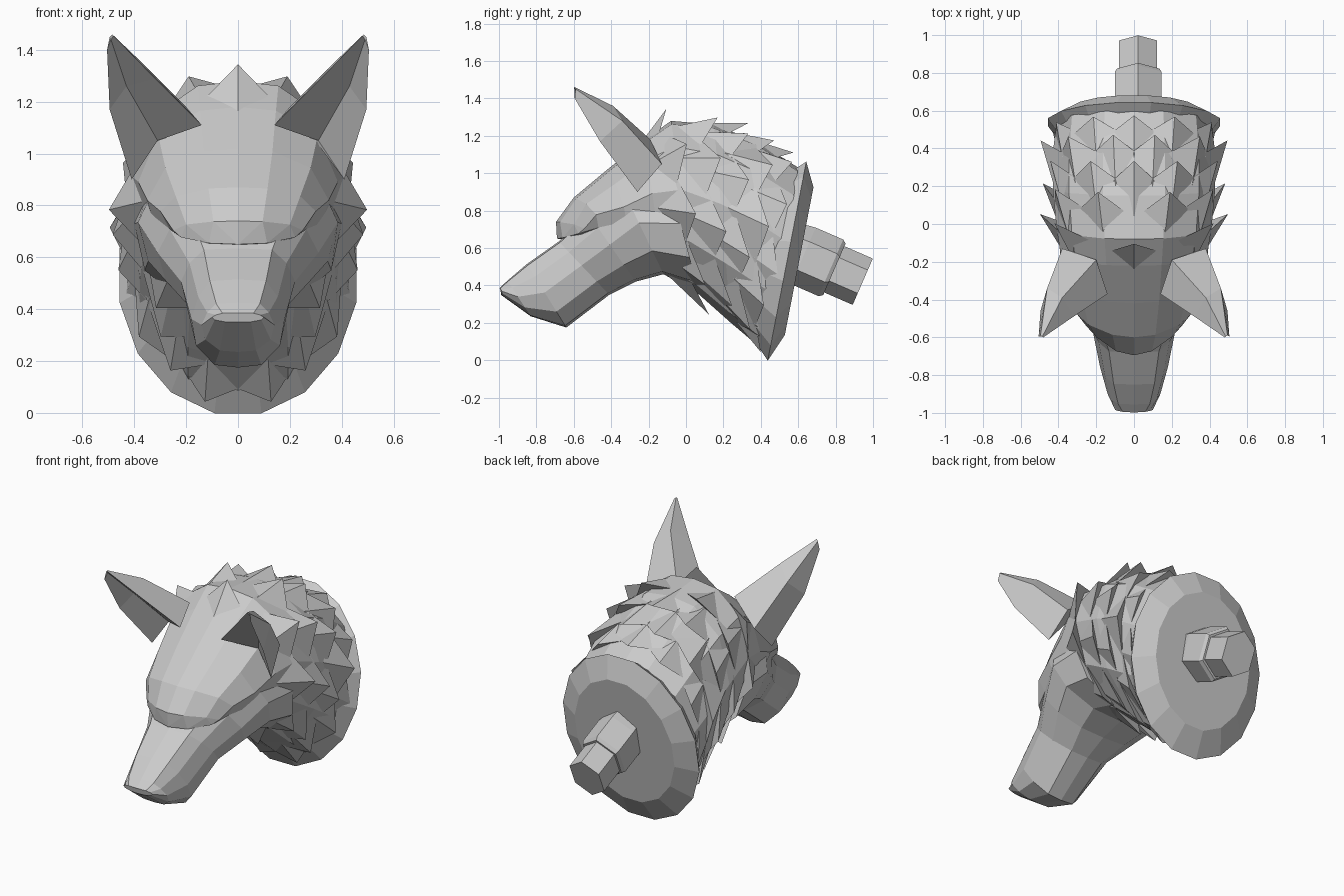
import bpy, bmesh, math
from mathutils import Vector as V

if "Cube" in bpy.data.objects:
    bpy.data.objects.remove(bpy.data.objects["Cube"])


def make(name, verts, faces):
    me = bpy.data.meshes.new(name)
    me.from_pydata(verts, [], faces)
    bm = bmesh.new()
    bm.from_mesh(me)
    bmesh.ops.recalc_face_normals(bm, faces=bm.faces)
    bm.to_mesh(me)
    bm.free()
    ob = bpy.data.objects.new(name, me)
    bpy.context.collection.objects.link(ob)
    return ob


def loft(name, rings):
    n = len(rings[0])
    verts = [p for r in rings for p in r]
    faces = [(i * n + j, i * n + (j + 1) % n, (i + 1) * n + (j + 1) % n, (i + 1) * n + j)
             for i in range(len(rings) - 1) for j in range(n)]
    faces += [tuple(range(n)), tuple(range(len(verts) - n, len(verts)))]
    return make(name, verts, faces)


# Half cross-section: (drop fraction, width fraction), top to bottom
HALF = [(0, 0), (.02, .38), (.15, .8), (.4, 1), (.7, .88), (.95, .45), (1, 0)]
SNOUT_HALF = [(0, 0), (.02, .6), (.2, .85), (.45, 1), (.75, .9), (.97, .5), (1, 0)]


def point(row, f, w, side=1):
    yt, zt, yb, zb, width, bow = row
    return V((side * w * width, yt + (yb - yt) * f + bow * w * w, zt + (zb - zt) * f))


def ring(row, half):
    right = [point(row, f, w) for f, w in half]
    return right + [point(row, f, w, -1) for f, w in half[-2:0:-1]]


# Snout, rising into the brow: top y, top z, bottom y, bottom z, half width, bow
snout = [(-.998, .385, -.99, .35, .10, .01), (-.955, .425, -.83, .235, .14, .0),
         (-.85, .515, -.64, .175, .18, 0), (-.68, .635, -.41, .35, .22, 0),
         (-.52, .78, -.27, .42, .31, 0), (-.36, .96, -.12, .46, .385, 0),
         (-.10, 1.0, .06, .40, .40, 0)]
loft("snout", [ring(r, SNOUT_HALF) for r in snout])

# Skull with overhanging brow
skull = [(-.695, .74, -.69, .65, .25, .15), (-.60, .87, -.50, .64, .30, .08),
         (-.42, 1.02, -.30, .52, .35, .04), (-.22, 1.18, -.12, .46, .385, 0),
         (-.08, 1.28, .06, .36, .41, 0), (.15, 1.26, .24, .20, .43, 0),
         (.38, 1.17, .37, .09, .43, 0), (.60, 1.03, .45, .04, .41, 0)]
head = loft("skull", [ring(r, HALF) for r in skull])
bm = bmesh.new()
bm.from_mesh(head.data)
bmesh.ops.triangulate(bm, faces=[f for f in bm.faces if len(f.verts) > 4], ngon_method='BEAUTY')
bm.to_mesh(head.data)
bm.free()


def surface(u, v):
    """Point on the skull; u along its length, v signed from crown to throat."""
    side = -1 if v < 0 else 1
    i = max(0, min(int(u), len(skull) - 2))
    row = [a + (b - a) * (u - i) for a, b in zip(skull[i], skull[i + 1])]
    s = min(abs(v), .999) * (len(HALF) - 1)
    k = int(s)
    f, w = [a + (b - a) * (s - k) for a, b in zip(HALF[k], HALF[k + 1])]
    return point(row, f, w, side), point(row, .5, 0)


# Fur tufts: staggered rows of broad raised pyramids pointing backwards
verts, faces = [], []


def tuft(u, v, length, spread, height):
    p, c = surface(u + length, v)
    tip = p + (p - c).normalized() * height
    root = surface(u, v)[0]
    a, b = (surface(u + length * .65, v + d)[0] for d in (-spread, spread))
    k = len(verts)
    verts.extend([root, a, b, tip])
    faces.extend([(k, k + 1, k + 3), (k, k + 3, k + 2), (k + 1, k + 2, k + 3), (k, k + 2, k + 1)])


# Rows: start, length, height, first angle
for u, length, height, first in ((3.1, 1.2, .10, .36), (3.8, 1.3, .075, .17), (4.5, 1.3, .08, 0),
                                 (5.2, 1.2, .075, .1), (5.85, 1.0, .06, 0)):
    v = first
    while v < .97:
        for side in ((1, -1) if v > 0 else (1,)):
            tuft(u, side * v, length, .115, height * (.8 if v > .6 else 1))
        v += .2
tuft(2.9, 0, 1.0, .13, .075)
make("fur_tufts", verts, faces)

# Ears: hollow-fronted, swept forward to a point
base = [(.14, -.37, 1.11), (.20, -.19, 1.18), (.38, -.13, 1.05), (.41, -.26, .9), (.31, -.24, 1.05)]
middle = [(.32, -.49, 1.29), (.38, -.39, 1.36), (.46, -.34, 1.28), (.495, -.46, 1.17), (.43, -.41, 1.26)]
point_ring = [(.48, -.6, 1.455), (.485, -.595, 1.46), (.495, -.59, 1.45), (.505, -.595, 1.40), (.49, -.585, 1.44)]
for name, s in (("right_ear", 1), ("left_ear", -1)):
    loft(name, [[(s * x, y, z) for x, y, z in r] for r in (base, middle, point_ring)])


def disc(cx, cy, cz, rx, rz, up, n, offset=0):
    """Tilted elliptical ring; up is its tilted vertical (y, z)."""
    d = V((0, up[0], up[1])).normalized()
    return [V((cx, cy, cz)) + V((rx * math.sin(a), 0, 0)) + d * rz * math.cos(a)
            for a in (2 * math.pi * (i + offset) / n for i in range(n))]


# Mounting plate
tilt = (.19, .98)
loft("mounting_plate", [disc(0, .45, .55, .40, .46, tilt, 16, .5),
                        disc(0, .54, .53, .465, .552, tilt, 16, .5),
                        disc(0, .605, .53, .34, .41, tilt, 16, .5)])

# Two-part hexagonal bolt
lean = (.40, .92)
axis = V((0, .92, -.40))


def bolt(name, profile):
    loft(name, [disc(.022, .60 + axis.y * d, .57 + axis.z * d, r * .86, r, lean, 6) for d, r in profile])


bolt("bolt_collar", [(-.04, .155), (.03, .165), (.19, .165), (.21, .15)])
bolt("bolt_shaft", [(.17, .135), (.375, .135)])
